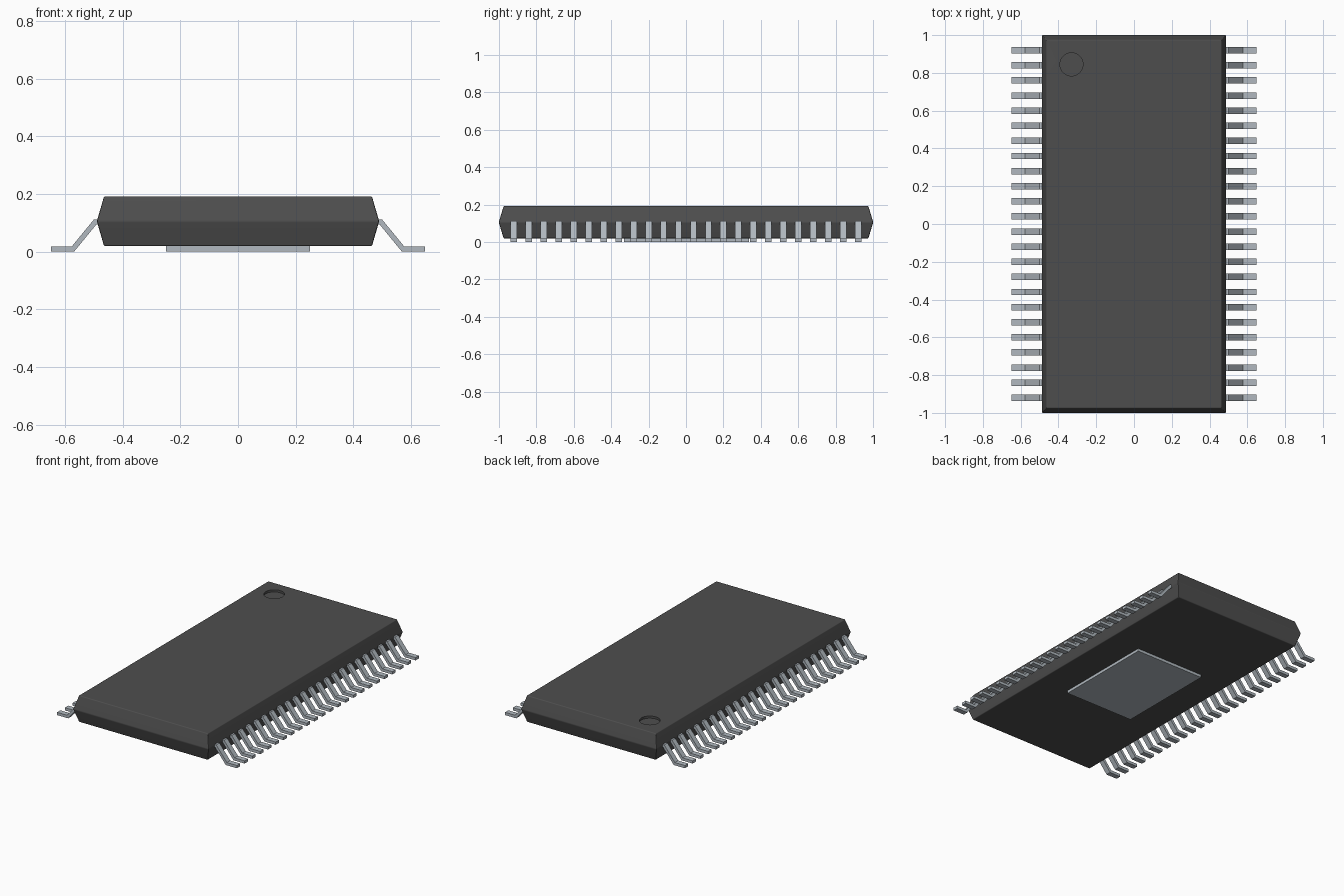
import bpy, bmesh, math

cube = bpy.data.objects.get("Cube")
if cube:
    bpy.data.objects.remove(cube, do_unlink=True)


def material(name, rgb):
    m = bpy.data.materials.new(name)
    m.use_nodes = True
    m.diffuse_color = (*rgb, 1)
    m.node_tree.nodes["Principled BSDF"].inputs["Base Color"].default_value = (*rgb, 1)
    return m


plastic = material("dark grey plastic", (0.076, 0.076, 0.076))
metal = material("tinned metal", (0.44, 0.485, 0.525))


def make_object(name, bm, mat):
    bmesh.ops.recalc_face_normals(bm, faces=bm.faces)
    mesh = bpy.data.meshes.new(name)
    bm.to_mesh(mesh)
    bm.free()
    if mat:
        mesh.materials.append(mat)
    ob = bpy.data.objects.new(name, mesh)
    bpy.context.collection.objects.link(ob)
    return ob


def activate(ob):
    bpy.ops.object.select_all(action='DESELECT')
    ob.select_set(True)
    bpy.context.view_layer.objects.active = ob


# Moulded body: three stacked rectangles, widest at the parting line
bm = bmesh.new()
rings = []
for hx, hy, z in [(0.464, 0.975, 0.019), (0.489, 1.001, 0.1055), (0.464, 0.975, 0.192)]:
    rings.append([bm.verts.new((sx * hx, sy * hy, z))
                  for sx, sy in [(-1, -1), (1, -1), (1, 1), (-1, 1)]])
bm.faces.new(rings[0])
bm.faces.new(rings[2])
for a, b in zip(rings, rings[1:]):
    for i in range(4):
        j = (i + 1) % 4
        bm.faces.new((a[i], a[j], b[j], b[i]))
bmesh.ops.recalc_face_normals(bm, faces=bm.faces)
bmesh.ops.bevel(bm, geom=list(bm.edges), offset=0.005, segments=2,
                profile=0.5, affect='EDGES')
body = make_object("body", bm, plastic)

# Round pin-one recess in the top face
bm = bmesh.new()
bmesh.ops.create_cone(bm, cap_ends=True, segments=48, radius1=0.061, radius2=0.061, depth=0.04)
bmesh.ops.translate(bm, verts=bm.verts, vec=(-0.331, 0.845, 0.198))
cutter = make_object("recess_cutter", bm, plastic)
cutter.hide_render = True
activate(body)
cut = body.modifiers.new("recess", 'BOOLEAN')
cut.object = cutter
cut.operation = 'DIFFERENCE'
cut.solver = 'EXACT'
bpy.ops.object.modifier_apply(modifier=cut.name)
bpy.data.objects.remove(cutter, do_unlink=True)
bpy.ops.object.shade_smooth_by_angle(angle=math.radians(40))
weighted = body.modifiers.new("weighted_normals", 'WEIGHTED_NORMAL')
weighted.keep_sharp = True

# Exposed heat pad underneath
bm = bmesh.new()
bmesh.ops.create_cube(bm, size=1)
bmesh.ops.scale(bm, verts=bm.verts, vec=(0.5, 0.67, 0.022))
bmesh.ops.translate(bm, verts=bm.verts, vec=(0, 0.003, 0.012))
make_object("heat_pad", bm, metal)

# Gull-wing pins: one side profile, repeated along y and mirrored across x
PIN_COUNT, PITCH, WIDTH = 24, 0.08, 0.034
profile = [(0.46, 0.112), (0.499, 0.112), (0.576, 0.018), (0.648, 0.018),
           (0.648, 0.0), (0.568, 0.0), (0.491, 0.094), (0.46, 0.094)]
bm = bmesh.new()
start = -PITCH * (PIN_COUNT - 1) / 2 - WIDTH / 2
face = bm.faces.new([bm.verts.new((x, start, z)) for x, z in profile])
ext = bmesh.ops.extrude_face_region(bm, geom=[face])
bmesh.ops.translate(bm, vec=(0, WIDTH, 0),
                    verts=[g for g in ext["geom"] if isinstance(g, bmesh.types.BMVert)])
pins = make_object("pins", bm, metal)
array = pins.modifiers.new("row", 'ARRAY')
array.count = PIN_COUNT
array.use_relative_offset = False
array.use_constant_offset = True
array.constant_offset_displace = (0, PITCH, 0)
pins.modifiers.new("both_sides", 'MIRROR').use_axis[0] = True
